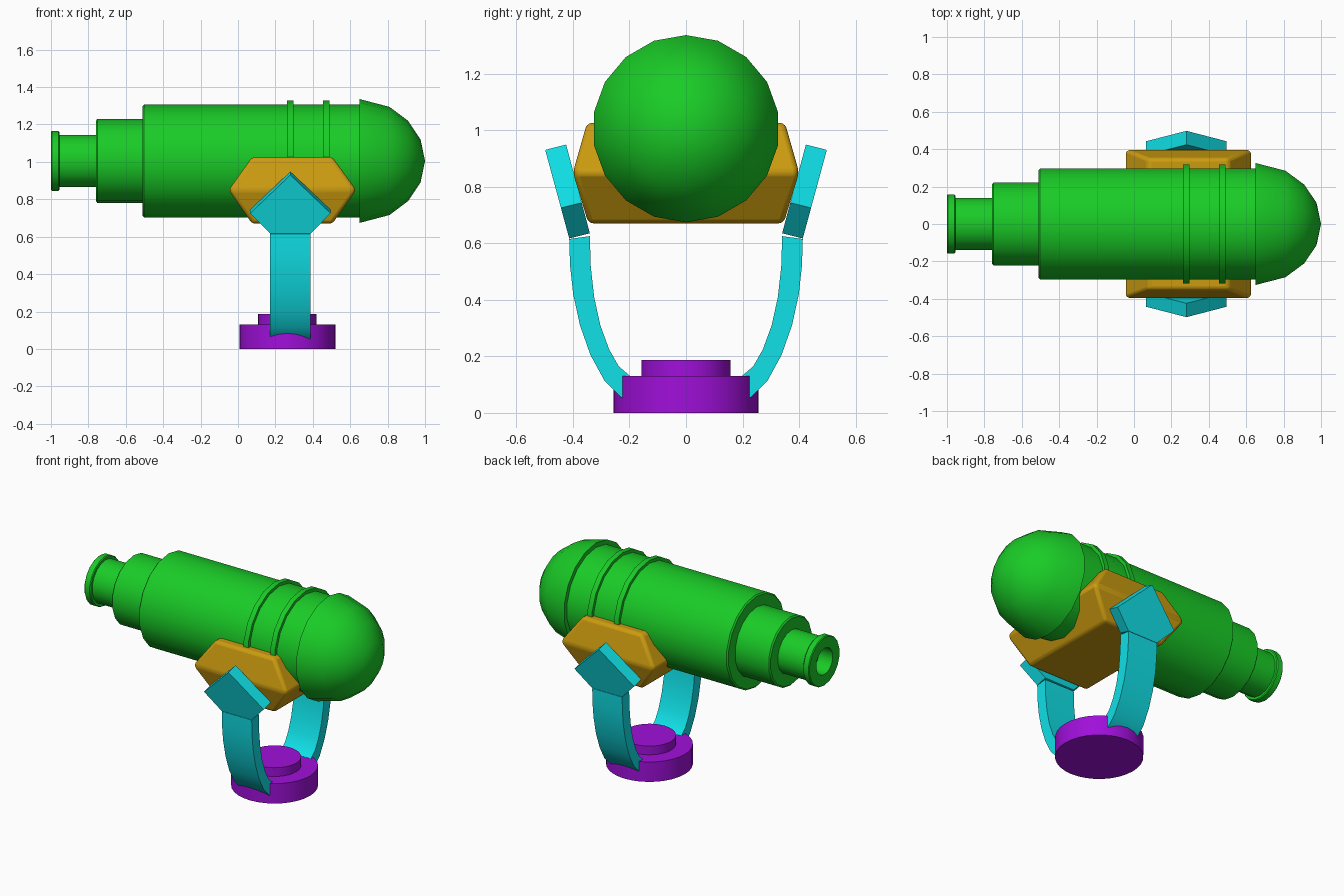
import bpy, bmesh, math

if "Cube" in bpy.data.objects:
    bpy.data.objects.remove(bpy.data.objects["Cube"])

AXIS_Z = 1.005   # height of the barrel axis
ARM_X = 0.28     # centre of the fork arms


def material(name, rgb):
    m = bpy.data.materials.new(name)
    m.diffuse_color = (*rgb, 1)
    m.use_nodes = True
    m.node_tree.nodes["Principled BSDF"].inputs["Base Color"].default_value = m.diffuse_color
    return m


GREEN = material("green", (0.01, 0.6, 0.02))
GOLD = material("gold", (0.6, 0.33, 0.005))
CYAN = material("cyan", (0.005, 0.75, 0.8))
PURPLE = material("purple", (0.35, 0.005, 0.7))


def finish(name, bm, mat, bevel=0, angle=35):
    bmesh.ops.remove_doubles(bm, verts=bm.verts, dist=1e-5)
    bmesh.ops.recalc_face_normals(bm, faces=bm.faces)
    me = bpy.data.meshes.new(name)
    bm.to_mesh(me)
    bm.free()
    ob = bpy.data.objects.new(name, me)
    bpy.context.collection.objects.link(ob)
    me.materials.append(mat)
    if bevel:
        b = ob.modifiers.new("bevel", 'BEVEL')
        b.width, b.segments = bevel, 3
    bpy.ops.object.select_all(action='DESELECT')
    ob.select_set(True)
    bpy.context.view_layer.objects.active = ob
    bpy.ops.object.shade_smooth_by_angle(angle=math.radians(angle))
    return ob


def lathe(name, profile, sides, mat, place):
    """Revolve (along, radius) points; place maps (along, u, v) to a position."""
    bm = bmesh.new()
    rings = []
    for a, r in profile:
        rings.append([bm.verts.new(place(a, r * math.sin(t), r * math.cos(t)))
                      for t in (2 * math.pi * i / sides for i in range(sides))]
                     if r > 0 else [bm.verts.new(place(a, 0, 0))] * sides)
    for p, q in zip(rings, rings[1:]):
        for i in range(sides):
            j = (i + 1) % sides
            bm.faces.new(list(dict.fromkeys((p[i], p[j], q[j], q[i]))))
    return finish(name, bm, mat)


def along_x(a, u, v):
    return (a, u, AXIS_Z + v)


# barrel with stepped eyepiece and recessed eye hole
lathe("barrel", [(-0.90, 0), (-0.90, 0.085), (-1.0, 0.085), (-1.0, 0.155),
                 (-0.995, 0.16), (-0.96, 0.16), (-0.955, 0.155), (-0.955, 0.14),
                 (-0.76, 0.14), (-0.76, 0.215), (-0.752, 0.224), (-0.51, 0.224),
                 (-0.51, 0.293), (-0.502, 0.302), (0.66, 0.302), (0.66, 0)],
      18, GREEN, along_x)

# raised bands
for i, x in enumerate((0.28, 0.472)):
    lathe(f"barrel_band_{i + 1}",
          [(x - 0.017, 0.29), (x - 0.017, 0.322), (x + 0.017, 0.322),
           (x + 0.017, 0.29), (x - 0.017, 0.29)], 18, GREEN, along_x)

# domed front
lathe("front_dome", [(0.65, 0), (0.65, 0.331), (0.81, 0.289), (0.91, 0.214),
                     (0.976, 0.115), (1.0, 0)], 18, GREEN, along_x)

# cradle: three stacked rectangles, widest in the middle
bm = bmesh.new()
layers = []
for z, x0, x1, y in ((0.67, 0.075, 0.505, 0.345), (0.85, -0.05, 0.632, 0.40),
                     (1.026, 0.075, 0.505, 0.35)):
    layers.append([bm.verts.new(p) for p in
                   ((x0, -y, z), (x1, -y, z), (x1, y, z), (x0, y, z))])
for p, q in zip(layers, layers[1:]):
    for i in range(4):
        j = (i + 1) % 4
        bm.faces.new((p[i], p[j], q[j], q[i]))
bm.faces.new(layers[0])
bm.faces.new(layers[-1])
finish("cradle", bm, GOLD, bevel=0.018, angle=30)

# fork arms: curved strap given by outer and inner edges as (y, z)
OUTER = [(0.413, 0.615), (0.410, 0.52), (0.399, 0.42), (0.375, 0.31),
         (0.338, 0.205), (0.289, 0.115), (0.228, 0.054), (0.15, 0.015)]
INNER = [(0.340, 0.625), (0.337, 0.52), (0.325, 0.41), (0.303, 0.31),
         (0.272, 0.225), (0.238, 0.165), (0.195, 0.128), (0.13, 0.095)]
# arrow-shaped head outline as (x offset, distance up the tilted plate 0..1)
HEAD = [(-0.108, 0), (0.108, 0), (0.215, 0.345), (0, 1), (-0.215, 0.345)]


def lerp(a, b, t):
    return (a[0] + (b[0] - a[0]) * t, a[1] + (b[1] - a[1]) * t)


for side, s in (("front", -1), ("back", 1)):
    bm = bmesh.new()
    rows = []
    for o, n in zip(OUTER, INNER):
        rows.append([bm.verts.new((ARM_X + dx, s * y, z)) for dx, (y, z) in
                     ((-0.108, o), (0.108, o), (0.108, n), (-0.108, n))])
    for p, q in zip(rows, rows[1:]):
        for i in range(4):
            j = (i + 1) % 4
            bm.faces.new((p[i], p[j], q[j], q[i]))
    bm.faces.new(rows[0])
    bm.faces.new(rows[-1])
    finish(side + "_arm", bm, CYAN)

    bm = bmesh.new()
    faces = []
    for low, high in (((0.413, 0.617), (0.498, 0.930)),
                      ((0.340, 0.635), (0.424, 0.949))):
        pts = [(dx, *lerp(low, high, t)) for dx, t in HEAD]
        faces.append([bm.verts.new((ARM_X + dx, s * y, z)) for dx, y, z in pts])
        bm.faces.new(faces[-1])
    for i in range(5):
        j = (i + 1) % 5
        bm.faces.new((faces[0][i], faces[0][j], faces[1][j], faces[1][i]))
    finish(side + "_arm_head", bm, CYAN)

# round base with a smaller step on top
lathe("base", [(0, 0), (0, 0.257), (0.13, 0.257), (0.13, 0.157),
               (0.187, 0.157), (0.187, 0)], 32, PURPLE,
      lambda a, u, v: (0.264 + u, v, a))
